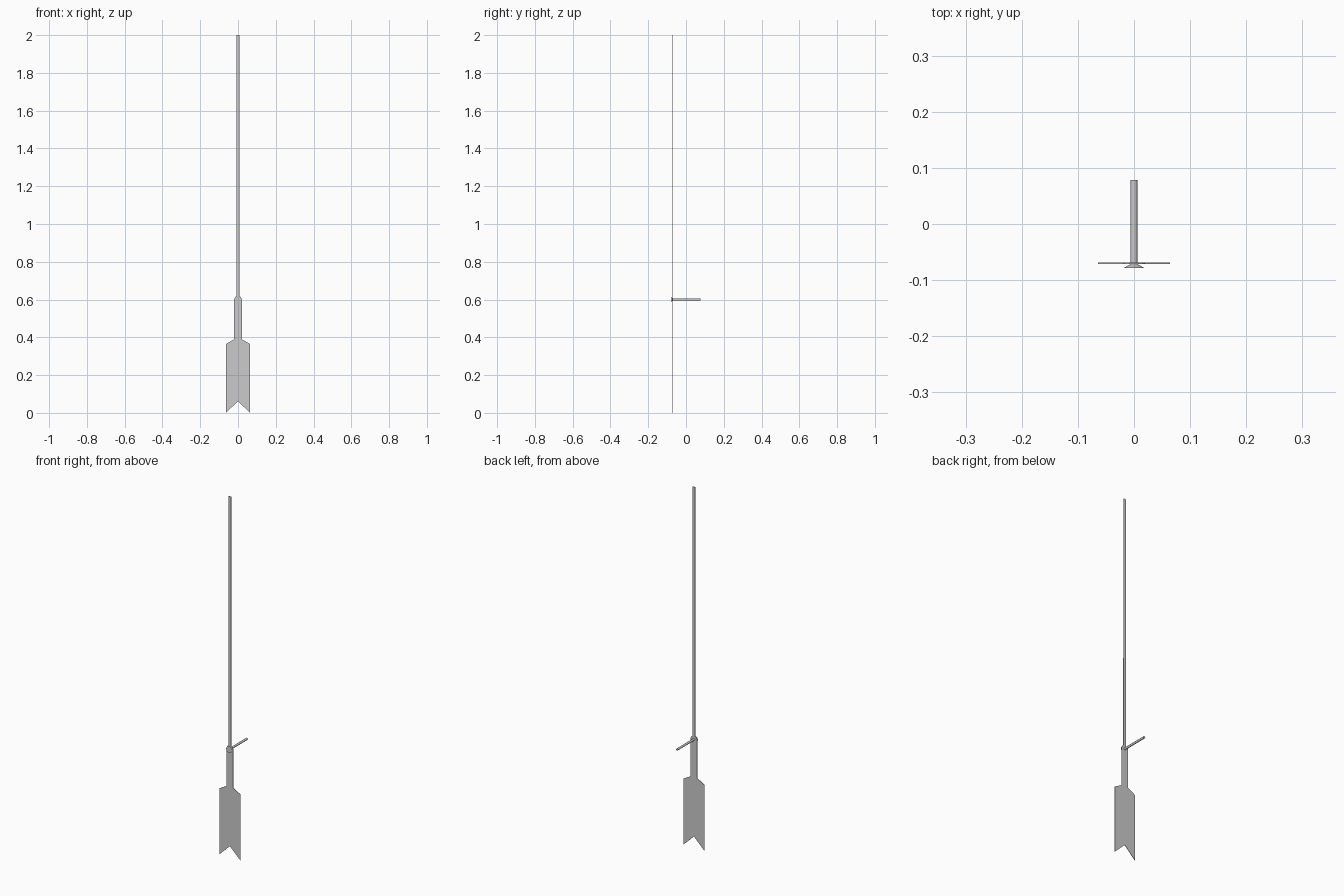
import bpy, bmesh, math

if "Cube" in bpy.data.objects:
    bpy.data.objects.remove(bpy.data.objects["Cube"])

def smooth(ob):
    bpy.ops.object.select_all(action='DESELECT')
    ob.select_set(True)
    bpy.context.view_layer.objects.active = ob
    bpy.ops.object.shade_smooth_by_angle()

def plate(name, pts, y0, y1):
    """Extrude an x-z outline from y0 to y1."""
    me = bpy.data.meshes.new(name)
    bm = bmesh.new()
    f = bm.faces.new([bm.verts.new((x, y0, z)) for x, z in pts])
    r = bmesh.ops.extrude_face_region(bm, geom=[f])
    for v in r['geom']:
        if isinstance(v, bmesh.types.BMVert):
            v.co.y = y1
    bmesh.ops.recalc_face_normals(bm, faces=bm.faces)
    bm.to_mesh(me)
    bm.free()
    ob = bpy.data.objects.new(name, me)
    bpy.context.collection.objects.link(ob)
    return ob

def cone_y(name, r_front, r_back, y0, y1, z, n=24):
    bpy.ops.mesh.primitive_cone_add(vertices=n, radius1=r_front, radius2=r_back,
        depth=y1 - y0, location=(0, (y0 + y1) / 2, z), rotation=(-math.pi / 2, 0, 0))
    ob = bpy.context.object
    ob.name = name
    smooth(ob)

PIVOT = 0.6

# flat hand: long needle, rounded pivot, neck and notched tail in one outline
arc = [(0.02 * math.cos(a), PIVOT + 0.02 * math.sin(a))
       for a in (math.radians(d) for d in (0, 22, 45, 66))]
right = [(0.064, 0.0), (0.064, 0.365), (0.02, 0.39)] + arc + [(0.008, 2.0)]
left = [(-x, z) for x, z in reversed(right)]
plate("clock_hand", [(0, 0.062)] + right + left, -0.0715, -0.069)

# axle through the pivot and the flared cap in front
cone_y("axle", 0.006, 0.006, -0.07, 0.078, PIVOT)
cone_y("pivot_cap", 0.018, 0.006, -0.078, -0.0715, PIVOT)
